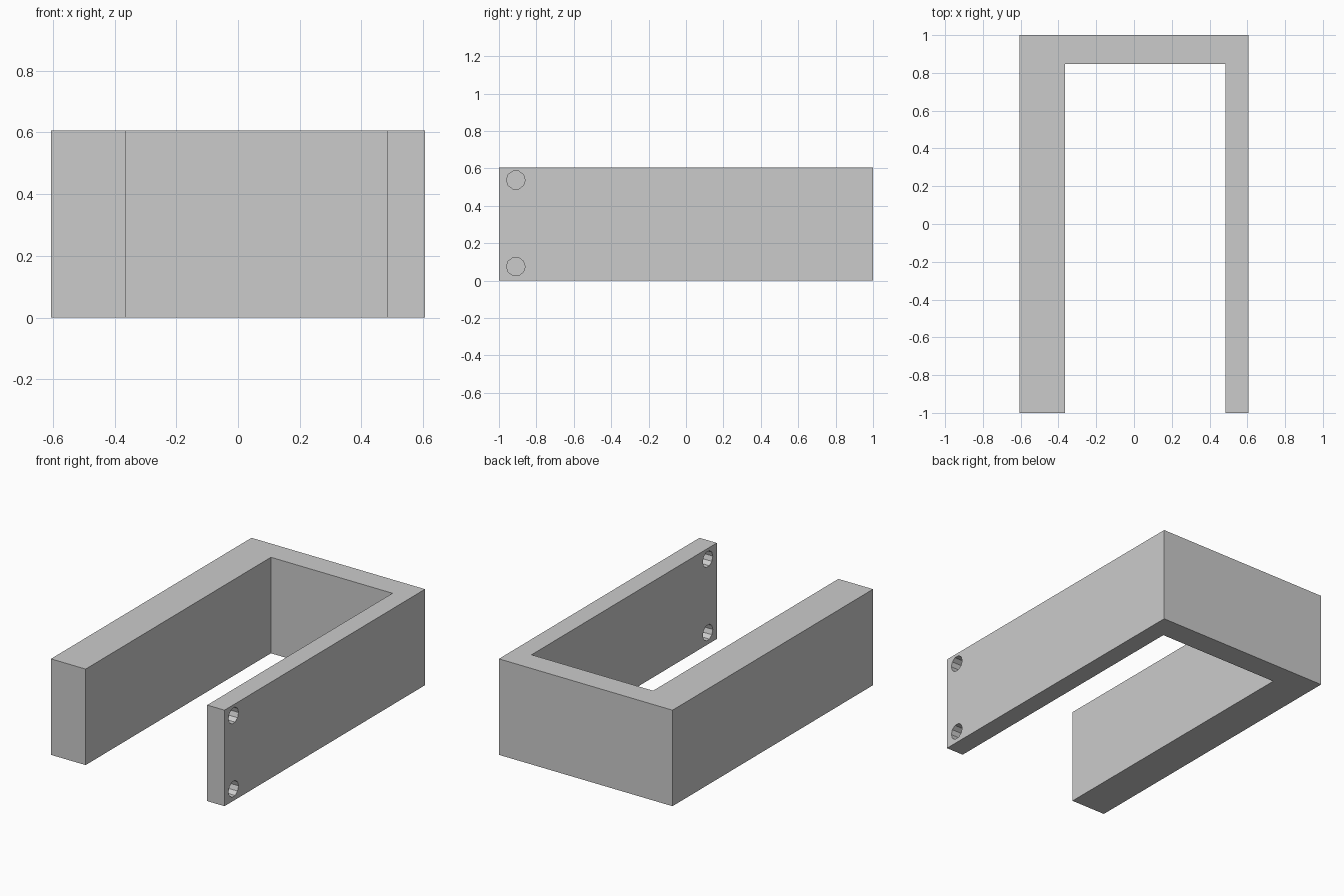
import bpy
import bmesh
import math

cube = bpy.data.objects.get("Cube")
if cube:
    bpy.data.objects.remove(cube, do_unlink=True)

# Overall size and wall thicknesses
HALF_W, HALF_L, HEIGHT = 0.606, 1.0, 0.606
THICK, THIN, BACK = 0.242, 0.121, 0.152

grey = bpy.data.materials.new("plain grey")
grey.use_nodes = True
colour = (0.6, 0.6, 0.6, 1)
grey.diffuse_color = colour
grey.node_tree.nodes["Principled BSDF"].inputs["Base Color"].default_value = colour


def add_object(name, bm):
    bmesh.ops.recalc_face_normals(bm, faces=bm.faces)
    mesh = bpy.data.meshes.new(name)
    bm.to_mesh(mesh)
    bm.free()
    mesh.materials.append(grey)
    obj = bpy.data.objects.new(name, mesh)
    bpy.context.collection.objects.link(obj)
    return obj


# U-shaped bracket: plan profile raised to full height
inner_left, inner_right, inner_back = HALF_W - THIN, THICK - HALF_W, HALF_L - BACK
profile = [(-HALF_W, -HALF_L), (inner_right, -HALF_L), (inner_right, inner_back),
           (inner_left, inner_back), (inner_left, -HALF_L), (HALF_W, -HALF_L),
           (HALF_W, HALF_L), (-HALF_W, HALF_L)]
bm = bmesh.new()
base = bm.faces.new([bm.verts.new((x, y, 0)) for x, y in profile])
raised = bmesh.ops.extrude_face_region(bm, geom=[base], use_keep_orig=True)
top = [v for v in raised["geom"] if isinstance(v, bmesh.types.BMVert)]
bmesh.ops.translate(bm, verts=top, vec=(0, 0, HEIGHT))
bracket = add_object("bracket", bm)

# Screw holes through the free end of the thin wall
for name, z in (("lower_hole_cutter", 0.075), ("upper_hole_cutter", 0.538)):
    bm = bmesh.new()
    bmesh.ops.create_cone(bm, cap_ends=True, segments=10, radius1=0.05,
                          radius2=0.05, depth=THIN * 2)
    cutter = add_object(name, bm)
    cutter.location = (HALF_W - THIN / 2, -0.91, z)
    cutter.rotation_euler = (0, math.pi / 2, 0)
    cutter.hide_render = True
    cutter.hide_set(True)
    cut = bracket.modifiers.new(name, "BOOLEAN")
    cut.operation = "DIFFERENCE"
    cut.solver = "EXACT"
    cut.object = cutter
